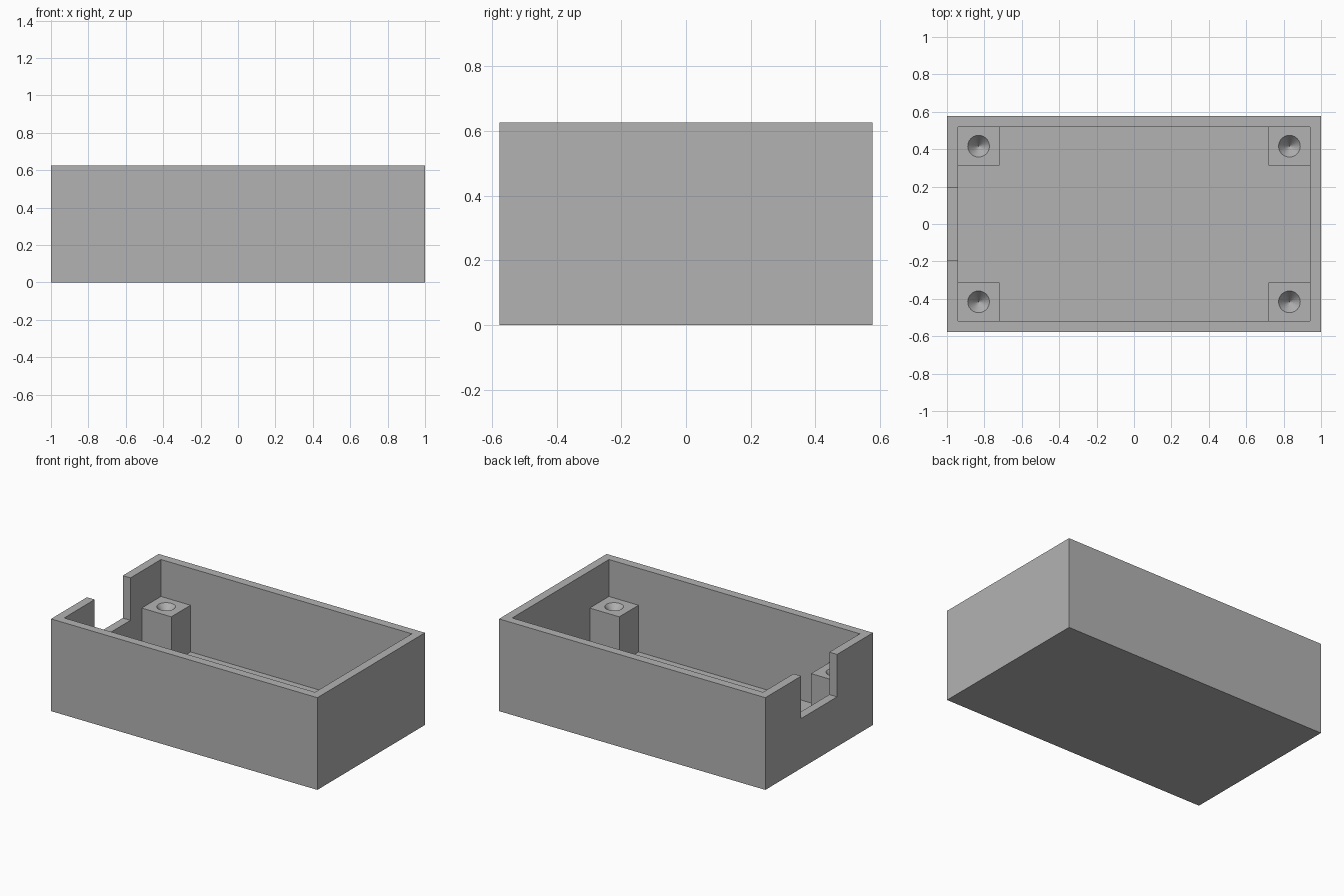
import bpy
import bmesh
from mathutils import Matrix

if "Cube" in bpy.data.objects:
    bpy.data.objects.remove(bpy.data.objects["Cube"], do_unlink=True)

# Overall sizes
HX, HY, HEIGHT = 1.0, 0.577, 0.626
WALL = 0.058
IX, IY = HX - WALL, HY - WALL
POST_X, POST_Y, POST_TOP = 0.72, 0.313, 0.375
NOTCH_Y, NOTCH_Z = 0.192, 0.338
HOLE_R, HOLE_DEPTH = 0.058, 0.075

grey = bpy.data.materials.new("plain grey")
grey.use_nodes = True
colour = (0.45, 0.45, 0.45, 1)
grey.diffuse_color = colour
grey.node_tree.nodes["Principled BSDF"].inputs["Base Color"].default_value = colour


def finish(name, bm):
    bmesh.ops.recalc_face_normals(bm, faces=bm.faces)
    mesh = bpy.data.meshes.new(name)
    bm.to_mesh(mesh)
    bm.free()
    mesh.materials.append(grey)
    obj = bpy.data.objects.new(name, mesh)
    bpy.context.collection.objects.link(obj)
    return obj


def box(name, low, high):
    bm = bmesh.new()
    size = [b - a for a, b in zip(low, high)]
    centre = [(a + b) / 2 for a, b in zip(low, high)]
    bmesh.ops.create_cube(bm, size=1, matrix=Matrix.Translation(centre) @ Matrix.Diagonal((*size, 1)))
    return finish(name, bm)


def cut(target, cutter):
    mod = target.modifiers.new(cutter.name, "BOOLEAN")
    mod.operation = "DIFFERENCE"
    mod.solver = "EXACT"
    mod.object = cutter
    bpy.context.view_layer.objects.active = target
    bpy.ops.object.modifier_apply(modifier=mod.name)
    bpy.data.objects.remove(cutter, do_unlink=True)


# Open tray with a notch in the right end wall
tray = box("tray", (-HX, -HY, 0), (HX, HY, HEIGHT))
cut(tray, box("cavity_cutter", (-IX, -IY, WALL), (IX, IY, HEIGHT + 0.1)))
cut(tray, box("notch_cutter", (-HX - 0.1, -NOTCH_Y, NOTCH_Z), (-IX + 0.05, NOTCH_Y, HEIGHT + 0.1)))


# Corner post with a conical screw hole in its top
def post(name, sx, sy):
    xs = sorted((sx * POST_X, sx * IX))
    ys = sorted((sy * POST_Y, sy * IY))
    obj = box(name, (xs[0], ys[0], WALL), (xs[1], ys[1], POST_TOP))
    bm = bmesh.new()
    over = 0.02
    scale = (HOLE_DEPTH + over) / HOLE_DEPTH
    centre = (sum(xs) / 2, sum(ys) / 2, POST_TOP + over - HOLE_DEPTH * scale / 2)
    bmesh.ops.create_cone(bm, cap_ends=True, segments=48, radius1=0, radius2=HOLE_R * scale,
                          depth=HOLE_DEPTH * scale, matrix=Matrix.Translation(centre))
    bmesh.ops.remove_doubles(bm, verts=bm.verts, dist=0.0001)
    cut(obj, finish("hole_cutter", bm))
    return obj


for side, sx in (("left", 1), ("right", -1)):
    for end, sy in (("front", -1), ("back", 1)):
        post(f"{end}_{side}_post", sx, sy)
